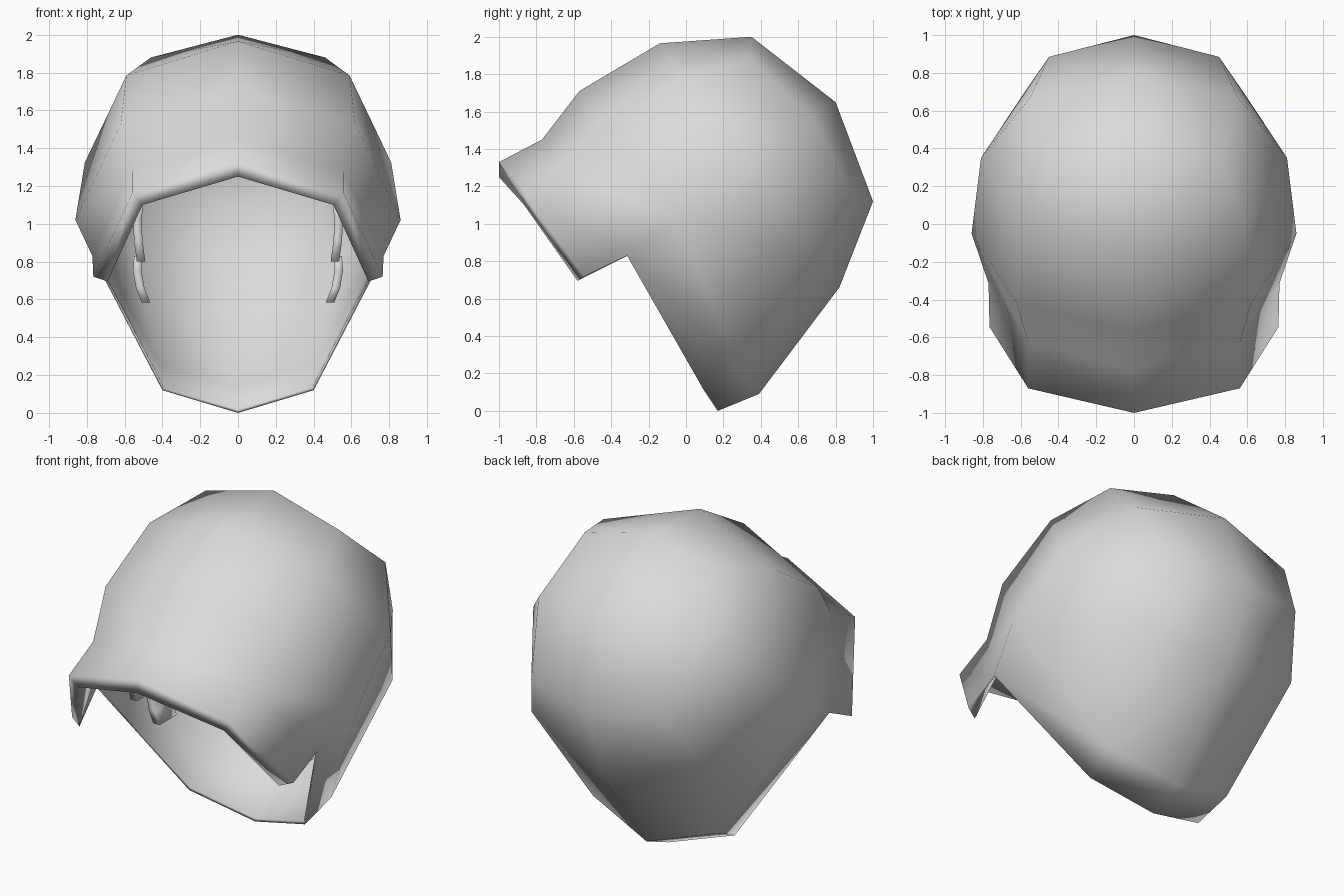
import bpy, bmesh
from mathutils import Vector

cube = bpy.data.objects.get("Cube")
if cube:
    bpy.data.objects.remove(cube)

# One light grey material
grey = bpy.data.materials.new("light_grey")
grey.use_nodes = True
grey.diffuse_color = (0.71, 0.71, 0.71, 1)
grey.node_tree.nodes["Principled BSDF"].inputs["Base Color"].default_value = (0.71, 0.71, 0.71, 1)


def make_object(name, verts, faces):
    """Smooth mesh object mirrored across x; faces are wound to point outward."""
    bm = bmesh.new()
    vs = [bm.verts.new(v) for v in verts]
    for f in faces:
        bm.faces.new([vs[i] for i in f])
    for f in bm.faces:
        f.smooth = True
    me = bpy.data.meshes.new(name)
    bm.to_mesh(me)
    bm.free()
    me.materials.append(grey)
    ob = bpy.data.objects.new(name, me)
    bpy.context.collection.objects.link(ob)
    m = ob.modifiers.new("mirror", 'MIRROR')
    m.use_axis[0] = True
    m.merge_threshold = 0.001


# Shell: centre profile (y, z) from brim over the crown to the neck edge
centre_line = [(-1.0, 1.33), (-0.77, 1.45), (-0.57, 1.71), (-0.14, 1.965), (0.35, 2.0),
               (0.8, 1.65), (1.0, 1.12), (0.82, 0.66), (0.39, 0.09), (0.17, 0.0)]
# Matching ridge line on the left half
ridge_line = [(0.56, -0.87, 1.16), (0.56, -0.63, 1.28), (0.62, -0.42, 1.53), (0.59, -0.03, 1.785),
              (0.46, 0.34, 1.88), (0.55, 0.67, 1.575), (0.45, 0.885, 1.17), (0.595, 0.675, 0.85),
              (0.44, 0.29, 0.22), (0.4, 0.09, 0.12)]
# Side points: brim corner, notch, temple, upper side
side = [(0.765, -0.545, 0.72), (0.77, -0.315, 0.83), (0.86, -0.05, 1.02), (0.81, 0.35, 1.325)]
n = len(centre_line)
outer = [Vector((0, y, z)) for y, z in centre_line] + [Vector(v) for v in ridge_line + side]
r = list(range(n, 2 * n))
corner, notch, temple, upper = range(2 * n, 2 * n + 4)
skin = [(i, n + i, n + i + 1, i + 1) for i in range(n - 1)]
skin += [(r[0], corner, notch, r[1]), (r[1], notch, temple, r[2]),
         (r[2], temple, upper, r[3]), (r[3], upper, r[5], r[4]),
         (r[5], upper, r[6]), (upper, r[7], r[6]), (temple, r[7], upper),
         (temple, r[8], r[7]), (notch, r[9], r[8], temple)]

# Lining: the skin drawn inward, with a deep brim lip and a thin neck edge
lip = {0: (0, -1.0, 1.25), r[0]: (0.505, -0.865, 1.1), corner: (0.69, -0.58, 0.695)}
thin = (notch, r[9], n - 1)
heart = Vector((0, 0.1, 0.95))
lining_points = []
for i, v in enumerate(outer):
    scale = 0.98 if i in thin else 0.95
    lining_points.append(Vector(lip[i]) if i in lip else heart + (v - heart) * scale)
k = len(outer)
lining = [tuple(k + i for i in reversed(f)) for f in skin]
edge = [0, r[0], corner, notch, r[9], n - 1]
border = [(a, k + a, k + b, b) for a, b in zip(edge, edge[1:])]
make_object("helmet_shell", outer + lining_points, skin + lining + border)


# Curved inner pads, swept down (x, z) points with a flat section
def pad(name, path, y0, y1, t=0.045):
    vs, fs = [], []
    for x, z in path:
        vs += [(x, y0, z), (x + t, y0, z), (x + t, y1, z), (x, y1, z)]
    for i in range(len(path) - 1):
        a = 4 * i
        fs += [(a + 4 + j, a + 4 + (j + 1) % 4, a + (j + 1) % 4, a + j) for j in range(4)]
    last = len(vs) - 4
    fs += [(0, 1, 2, 3), (last + 3, last + 2, last + 1, last)]
    make_object(name, vs, fs)


pad("upper_side_pads", [(0.5, 1.12), (0.51, 1.02), (0.505, 0.91), (0.49, 0.8)], -0.3, -0.19)
pad("lower_side_pads", [(0.505, 0.83), (0.51, 0.75), (0.495, 0.66), (0.465, 0.585)], -0.11, 0.06)
